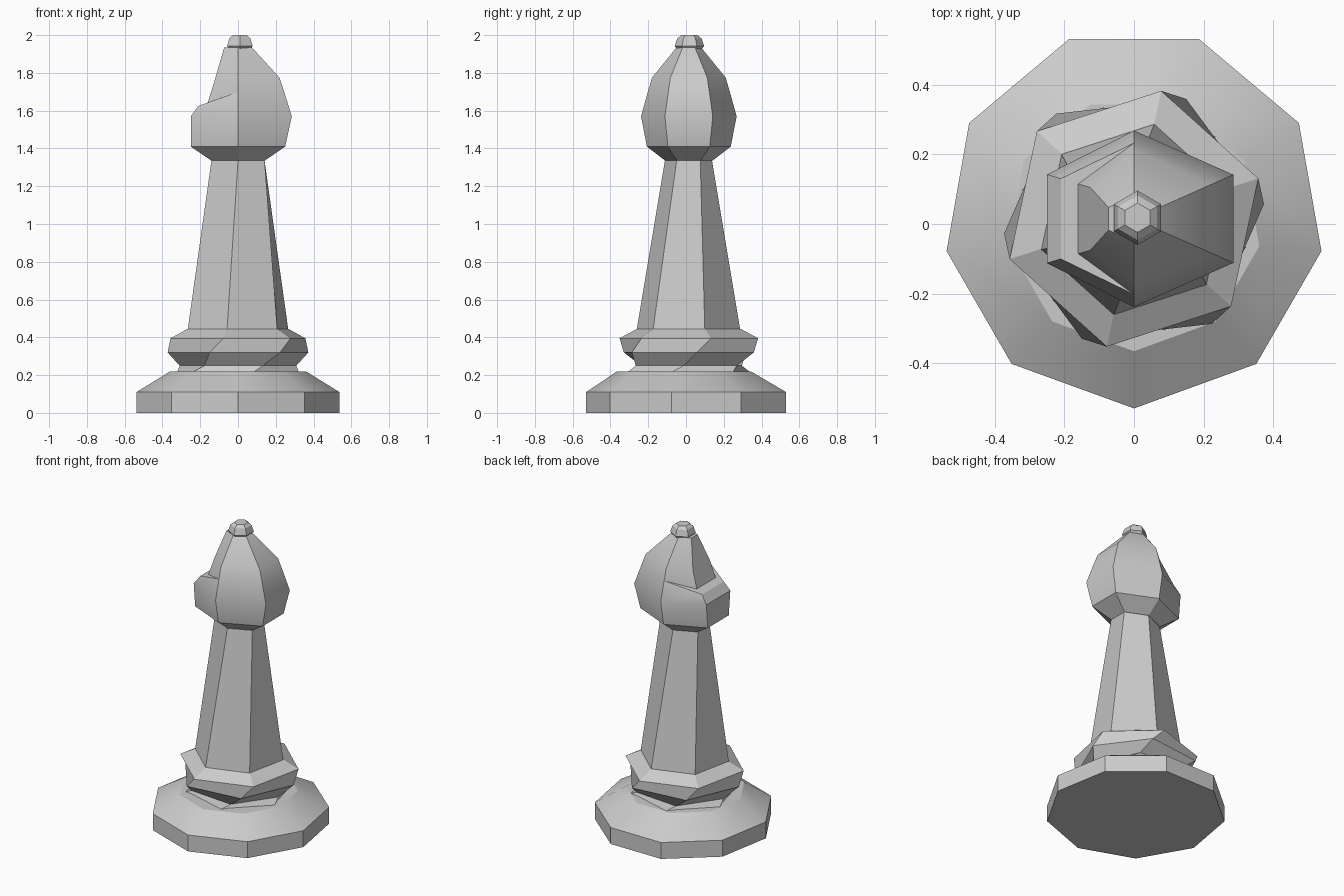
import bpy, bmesh
from math import sin, cos, radians

cube = bpy.data.objects.get("Cube")
if cube:
    bpy.data.objects.remove(cube, do_unlink=True)

grey = bpy.data.materials.new("stone_grey")
grey.use_nodes = True
colour = (0.6, 0.6, 0.6, 1)
grey.diffuse_color = colour
grey.node_tree.nodes["Principled BSDF"].inputs["Base Color"].default_value = colour


def ring(sides, radius, z, turn=0, x=0, y=0, wide=1):
    """Polygon ring with its first corner facing the front, twisted by turn degrees."""
    angles = [radians(-90 + turn + 360 * i / sides) for i in range(sides)]
    return [(x + wide * radius * cos(a), y + radius * sin(a), z) for a in angles]


def loft(name, rings):
    """Skin a stack of equal rings and close both ends."""
    bm = bmesh.new()
    rows = [[bm.verts.new(p) for p in r] for r in rings]
    n = len(rows[0])
    for low, high in zip(rows, rows[1:]):
        for i in range(n):
            j = (i + 1) % n
            bm.faces.new((low[i], low[j], high[j], high[i]))
    bm.faces.new(rows[0][::-1])
    bm.faces.new(rows[-1])
    bmesh.ops.remove_doubles(bm, verts=bm.verts, dist=0.0005)
    bmesh.ops.recalc_face_normals(bm, faces=bm.faces)
    mesh = bpy.data.meshes.new(name)
    bm.to_mesh(mesh)
    bm.free()
    obj = bpy.data.objects.new(name, mesh)
    bpy.context.collection.objects.link(obj)
    mesh.materials.append(grey)
    bpy.ops.object.select_all(action="DESELECT")
    obj.select_set(True)
    bpy.context.view_layer.objects.active = obj
    bpy.ops.object.shade_smooth_by_angle(angle=radians(30))
    return obj


# Nine-sided foot with a sloping top
loft("base", [ring(9, 0.546, 0, y=0.017), ring(9, 0.546, 0.11, y=0.017),
              ring(9, 0.365, 0.22)])

# Twisted six-sided collar
collar = [(0.335, 0.215, -46), (0.31, 0.25, -35), (0.375, 0.32, -23.5),
          (0.375, 0.395, -12), (0.28, 0.445, -12)]
loft("collar", [ring(6, r, z, t, y=0.015) for r, z, t in collar])

# Tapering stem that straightens out of the twist
loft("stem", [ring(6, 0.28, 0.44, -12, y=0.013),
              ring(6, 0.125, 1.335, y=0.013, wide=1.3)])

# Head: widened six-sided bulb
bulb = [(0.125, 1.335), (0.222, 1.41), (0.253, 1.57), (0.217, 1.70),
        (0.217, 1.70), (0.195, 1.775), (0.065, 1.935)]
head = [ring(6, r, z, y=0.015, wide=1.3) for r, z in bulb]
# Notch cut into the -x side: row -> x, half width, height
notch = {2: (-0.25, 0.127, 1.57), 3: (-0.21, 0.115, 1.625),
         4: (-0.16, 0.1, 1.643), 5: (-0.125, 0.09, 1.755)}
for row, (x, half, z) in notch.items():
    head[row][4] = (x, 0.015 + half, z)
    head[row][5] = (x, 0.015 - half, z)
loft("head", head)

# Small finial
finial = [(0.06, 1.92), (0.078, 1.942), (0.064, 1.983), (0.042, 2.0)]
loft("finial", [ring(6, r, z, x=0.01, y=0.018) for r, z in finial])
